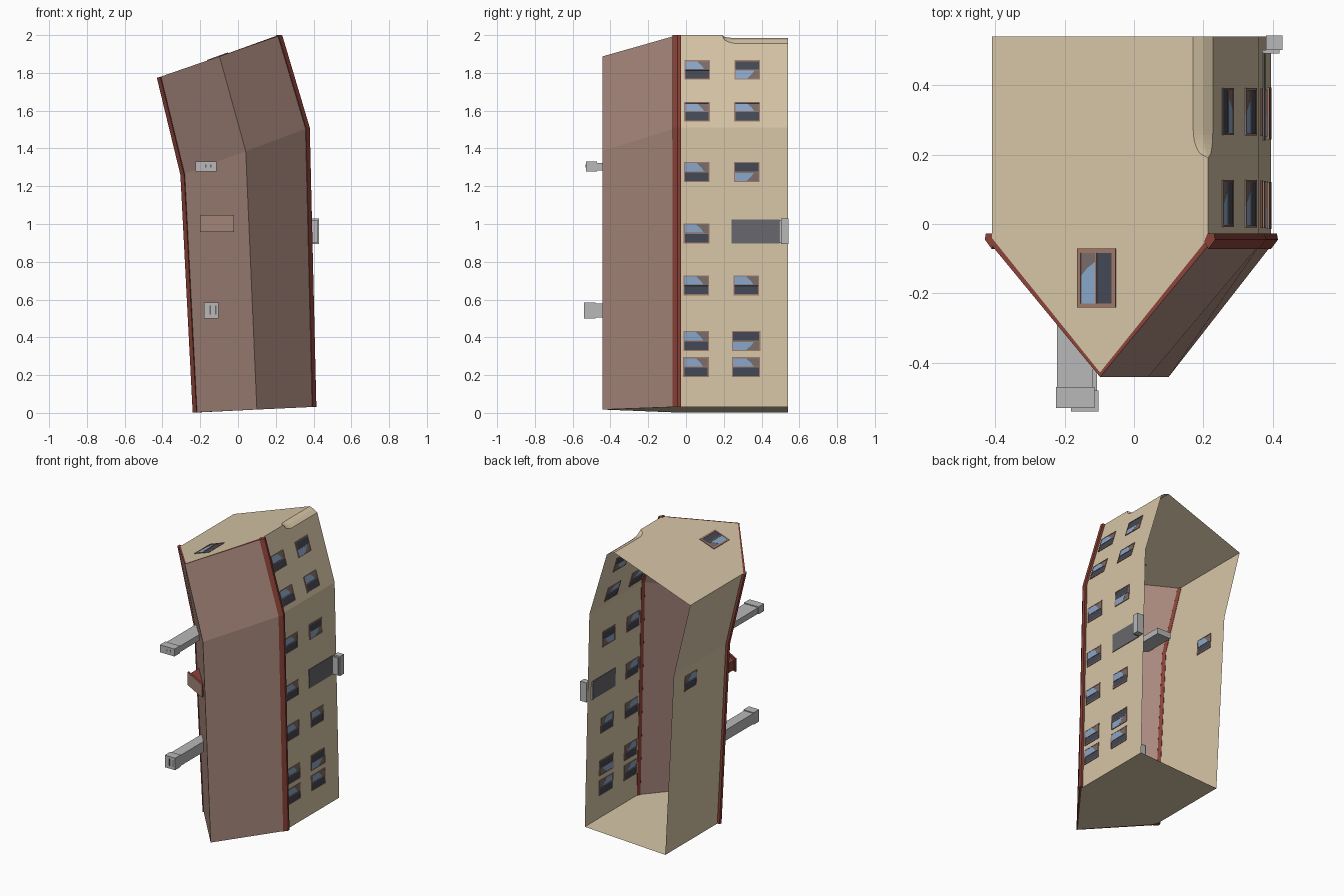
import bpy, bmesh, math
from mathutils import Vector as V

if "Cube" in bpy.data.objects:
    bpy.data.objects.remove(bpy.data.objects["Cube"])

def mat(name, r, g, b):
    lin = lambda c: ((c / 255 + 0.055) / 1.055) ** 2.4 if c > 10 else c / 255 / 12.92
    m = bpy.data.materials.new(name)
    m.diffuse_color = (lin(r), lin(g), lin(b), 1)
    m.use_nodes = True
    m.node_tree.nodes["Principled BSDF"].inputs["Base Color"].default_value = m.diffuse_color
    return m

WALL = mat("tan_wall", 214, 197, 166)
ROOF = mat("brown_roof", 168, 136, 125)
RED = mat("dark_red_trim", 138, 66, 56)
GREY = mat("light_grey", 184, 184, 186)
PANEL = mat("dark_grey", 104, 104, 108)
DARK = mat("dark_glass", 66, 72, 84)
BLUE = mat("blue_glass", 136, 166, 200)
FRAME = mat("window_frame", 160, 120, 104)
MULLION = mat("brown_curtain", 120, 108, 106)

def make(name, verts, faces, mats, rule=None):
    """Mesh object; rule(face index) gives the material slot."""
    bm = bmesh.new()
    vs = [bm.verts.new(v) for v in verts]
    for i, f in enumerate(faces):
        face = bm.faces.new([vs[k] for k in f])
        face.material_index = rule(i) if rule else 0
    bmesh.ops.recalc_face_normals(bm, faces=bm.faces)
    me = bpy.data.meshes.new(name)
    bm.to_mesh(me)
    bm.free()
    for m in mats:
        me.materials.append(m)
    ob = bpy.data.objects.new(name, me)
    bpy.context.collection.objects.link(ob)
    return ob

def loft(name, sections, mats, rule=None):
    """Closed solid through equal-sized cross-sections; rule takes the side number, -1 for ends."""
    n = len(sections[0])
    faces, sides = [], []
    for s in range(len(sections) - 1):
        for i in range(n):
            j = (i + 1) % n
            faces.append((s * n + i, s * n + j, (s + 1) * n + j, (s + 1) * n + i))
            sides.append(i)
    faces += [tuple(range(n)), tuple((len(sections) - 1) * n + i for i in range(n))]
    sides += [-1, -1]
    return make(name, [p for s in sections for p in s], faces, mats,
                (lambda i: rule(sides[i])) if rule else None)

def box(name, lo, hi, m):
    sec = lambda y: [(lo[0], y, lo[2]), (hi[0], y, lo[2]), (hi[0], y, hi[2]), (lo[0], y, hi[2])]
    return loft(name, [sec(lo[1]), sec(hi[1])], [m])

def plate(name, pts, origin, u, v, t, m):
    """Flat polygon in the (u, v) plane, thickness 2t, visible on both sides."""
    n = u.cross(v).normalized()
    sec = lambda d: [origin + u * a + v * b + n * d for a, b in pts]
    return loft(name, [sec(-t), sec(t)], [m])

def rect(a0, b0, a1, b1):
    return [(a0, b0), (a1, b0), (a1, b1), (a0, b1)]

# Bent body: left and right edges (x, z) at the bottom, the knee and the top
LEFT = [V((-0.22, 0, 0.002)), V((-0.285, 0, 1.26)), V((-0.41, 0, 1.775))]
RIGHT = [V((0.395, 0, 0.032)), V((0.36, 0, 1.51)), V((0.214, 0, 2.0))]
MID = [a.lerp(b, t) for a, b, t in zip(LEFT, RIGHT, (0.52, 0.505, 0.5))]
EAVE, RIDGE, BACK = -0.04, -0.428, 0.54
at = lambda p, y, dx=0: V((p.x + dx, y, p.z))

# Scooped corner between the right wall and the top
down = (RIGHT[1] - RIGHT[2]).normalized()
along = (LEFT[2] - RIGHT[2]).normalized()
scoop = []
for k in range(7):
    t = k / 6
    scoop.append((0.19 + 0.08 * t, math.sqrt(1 - (1 - t) ** 2)))
scoop.append((BACK, 1.0))
wall_lip = [at(RIGHT[2], y) + down * 0.046 * d for y, d in scoop]
top_lip = [at(RIGHT[2], y) + along * 0.046 * d for y, d in scoop]
mid_lip = [(a + b) / 2 + (down + along) * -0.003 * d for a, b, (_, d) in zip(wall_lip, top_lip, scoop)]

# Walls
def sheet(name, pts):
    return make(name, pts, [tuple(range(len(pts)))], [WALL])

sheet("right_wall_lower", [at(RIGHT[0], EAVE), at(RIGHT[0], BACK), at(RIGHT[1], BACK), at(RIGHT[1], EAVE)])
sheet("right_wall_upper", [at(RIGHT[1], BACK), at(RIGHT[1], EAVE), at(RIGHT[2], EAVE)] + wall_lip)
for k, nm in enumerate(("left_wall_lower", "left_wall_upper")):
    sheet(nm, [at(LEFT[k], EAVE), at(LEFT[k + 1], EAVE), at(LEFT[k + 1], BACK), at(LEFT[k], BACK)])
sheet("bottom_gable", [at(LEFT[0], BACK), at(LEFT[0], EAVE), at(MID[0], RIDGE), at(RIGHT[0], EAVE), at(RIGHT[0], BACK)])
sheet("top_gable", [at(LEFT[2], BACK), at(LEFT[2], EAVE), at(MID[2], RIDGE), at(RIGHT[2], EAVE)] + top_lip)
n = len(scoop)
make("scooped_corner", wall_lip + mid_lip[1:] + top_lip[1:],
     [(0, 1, n), (0, n, 2 * n - 1)] +
     [f for i in range(1, n - 1) for f in ((i, i + 1, n + i, n + i - 1),
      (n + i - 1, n + i, 2 * n - 1 + i, 2 * n - 2 + i))], [WALL])

# Roof shell with red edges
secs = [[at(l, EAVE - 0.005, -0.014), at(m, RIDGE - 0.013), at(r, EAVE - 0.005, 0.014),
         at(r, EAVE), at(m, RIDGE), at(l, EAVE)] for l, m, r in zip(LEFT, MID, RIGHT)]
make_roof = loft("roof", secs, [ROOF, RED], lambda s: 1 if s in (-1, 2, 5) else 0)

# Eave boards
for nm, edge, s in (("left_eave_board", LEFT, -1), ("right_eave_board", RIGHT, 1)):
    loft(nm, [[at(p, -0.027, -0.002 * s), at(p, -0.027, 0.017 * s), at(p, -0.045, 0.02 * s),
               at(p, -0.072, 0.0), at(p, -0.05, -0.012 * s)] for p in edge], [RED])

# Windows: frame bars, a dark half, and a light half with a slanted blue pane
def window(name, o, u, v, w=0.14, h=0.106, b=0.006):
    x, y = w / 2, h / 2
    plate(name + "_dark_pane", rect(-x, -y, x, 0), o, u, v, 0.0025, DARK)
    plate(name + "_curtain", rect(-x, 0, x, y), o, u, v, 0.0025, MULLION)
    plate(name + "_blue_pane", [(-x, 0.004), (x * 0.55, 0.004), (x * 0.35, y * 0.45), (-x * 0.1, y), (-x, y)],
          o, u, v, 0.0032, BLUE)
    for i, r in enumerate((rect(-x, -y, x, b - y), rect(-x, y - b, x, y), rect(-x, -y, b - x, y),
                           rect(x - b, -y, x, y), rect(-x, -0.002, x, 0.003))):
        plate(f"{name}_frame_{i}", r, o, u, v, 0.0045, FRAME)

def on_edge(edge, y, z):
    k = 0 if z < edge[1].z else 1
    a, c = edge[k], edge[k + 1]
    p = a.lerp(c, (z - a.z) / (c.z - a.z))
    return at(p, y), (c - a).normalized()

Y = V((0, 1, 0))
rows = [(1.815, 1, -1), (1.593, 1, 1), (1.275, 1, -1), (0.95, 1, 0), (0.675, 1, 1), (0.38, 1, -1), (0.242, 1, 1)]
for i, (z, first, second) in enumerate(rows):
    lean = 0.008 * (1 - z / 2)
    for y, flip in ((0.06 - lean, first), (0.325 - lean, second)):
        if flip:
            o, v = on_edge(RIGHT, y, z)
            window(f"right_window_{i}", o, Y, v * flip, 0.15 if z < 0.5 and y > 0.2 else 0.136)
o, v = on_edge(LEFT, 0.35, 1.15)
window("left_window", o, Y, v, 0.13)
gp = LEFT[2].lerp(RIGHT[2], (-0.108 - LEFT[2].x) / (RIGHT[2].x - LEFT[2].x))
window("top_window", at(gp, -0.156), Y, along, 0.17, 0.118, 0.012)

# Dark panel and grey box on the right wall
o, v = on_edge(RIGHT, 0.367, 0.96)
plate("wall_panel", rect(-0.127, -0.064, 0.127, 0.064), o, Y, v, 0.004, PANEL)
box("wall_box", (0.38, 0.502, 0.895), (0.428, 0.543, 1.03), GREY)
box("wall_box_rim", (0.362, 0.492, 0.9), (0.42, 0.502, 1.02), GREY)

# Chimneys with wider caps and dark flue openings
for nm, x0, x1, z0, z1, tip, inner in (("upper_chimney", -0.222, -0.118, 1.283, 1.324, -0.53, 0.09),
                                       ("lower_chimney", -0.178, -0.106, 0.505, 0.578, -0.54, -0.1)):
    box(nm, (x0, tip + 0.06, z0), (x1, inner, z1), GREY)
    box(nm + "_cap", (x0 - 0.003, tip, z0 - 0.004), (x1 + 0.004, tip + 0.06, z1 + 0.006), GREY)
    c = x0 + 0.6 * (x1 - x0)
    for k in (-0.012, 0.016):
        box(nm + "_flue", (c + k - 0.004, tip - 0.001, z0 + 0.015), (c + k + 0.004, tip + 0.002, z1 - 0.01), PANEL)

# Small wedge dormer on the left roof slope
loft("dormer_body", [[(-0.19, -0.14, z), (-0.19, -0.25, z), (-0.02, -0.352, z)] for z in (0.97, 1.035)], [RED])
loft("dormer_roof", [[(-0.2, -0.25, z), (-0.2, -0.264, z), (-0.02, -0.366, z), (-0.02, -0.345, z)]
                     for z in (0.958, 1.047)], [ROOF, RED], lambda s: 0 if s == 1 else 1)
